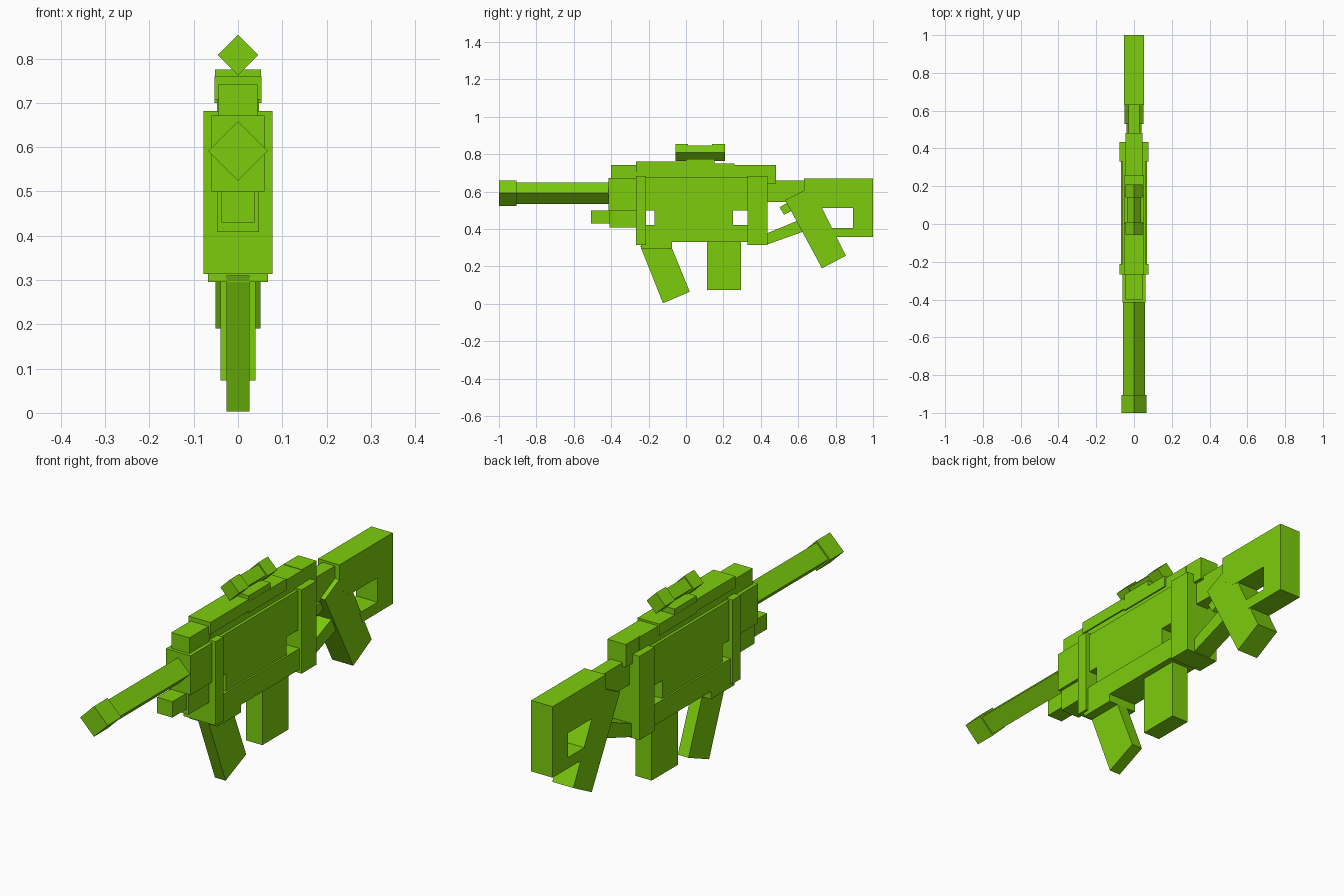
import bpy, bmesh

if "Cube" in bpy.data.objects:
    bpy.data.objects.remove(bpy.data.objects["Cube"])

green = bpy.data.materials.new("lime_green")
green.diffuse_color = (0.202, 0.61, 0.004, 1)
green.use_nodes = True
green.node_tree.nodes["Principled BSDF"].inputs["Base Color"].default_value = green.diffuse_color


def extrude(name, pts, axis, a, b):
    """Prism: a (y, z) profile swept along x, or an (x, z) profile swept along y."""
    bm = bmesh.new()
    place = (lambda p, t: (t, p[0], p[1])) if axis == 'x' else (lambda p, t: (p[0], t, p[1]))
    lo = [bm.verts.new(place(p, a)) for p in pts]
    hi = [bm.verts.new(place(p, b)) for p in pts]
    bm.faces.new(lo)
    bm.faces.new(hi[::-1])
    n = len(pts)
    for i in range(n):
        j = (i + 1) % n
        bm.faces.new((lo[i], hi[i], hi[j], lo[j]))
    bmesh.ops.recalc_face_normals(bm, faces=bm.faces)
    me = bpy.data.meshes.new(name)
    bm.to_mesh(me)
    bm.free()
    me.materials.append(green)
    ob = bpy.data.objects.new(name, me)
    bpy.context.collection.objects.link(ob)
    return ob


def side(name, w, pts):
    """Side profile, symmetric about x = 0 with half width w."""
    return extrude(name, pts, 'x', -w, w)


def box(name, w, y0, y1, z0, z1):
    return side(name, w, [(y0, z0), (y1, z0), (y1, z1), (y0, z1)])


def diamond(name, r, y0, y1, z):
    """Square bar standing on its edge."""
    return extrude(name, [(-r, z), (0, z - r), (r, z), (0, z + r)], 'y', y0, y1)


# Barrel and muzzle
diamond("barrel", 0.058, -0.91, -0.40, 0.591)
diamond("muzzle", 0.067, -1.0, -0.905, 0.591)

# Front of the body
box("front_block", 0.06, -0.415, -0.25, 0.50, 0.672)
box("front_lower_block", 0.047, -0.41, -0.25, 0.408, 0.50)
box("under_barrel_stub", 0.037, -0.508, -0.40, 0.43, 0.50)
box("front_top_block", 0.044, -0.40, -0.25, 0.67, 0.741)

# Body with window gaps between the pillars
box("upper_body", 0.06, -0.22, 0.34, 0.50, 0.675)
box("centre_panel", 0.06, -0.168, 0.25, 0.41, 0.51)
box("lower_body", 0.068, -0.22, 0.34, 0.33, 0.422)
box("front_pillar", 0.078, -0.267, -0.213, 0.314, 0.682)
box("rear_pillar", 0.078, 0.33, 0.435, 0.314, 0.682)

# Top rail, sight mount and rear block
box("top_rail", 0.053, -0.267, 0.0, 0.708, 0.76)
box("top_rail_rear", 0.053, 0.0, 0.26, 0.70, 0.75)
box("rail_base", 0.047, -0.26, 0.39, 0.66, 0.741)
box("sight_mount", 0.052, 0.0, 0.153, 0.74, 0.775)
box("rear_block", 0.045, 0.38, 0.482, 0.643, 0.743)

# Sight tube with a collar at each end
diamond("sight_tube", 0.038, 0.0, 0.15, 0.808)
for name, y in (("sight_front_collar", -0.057), ("sight_rear_collar", 0.14)):
    diamond(name, 0.046, y, y + 0.068, 0.808)

# Foregrip and magazine
box("foregrip_base", 0.068, -0.24, -0.075, 0.296, 0.332)
side("foregrip", 0.026, [(-0.245, 0.31), (-0.08, 0.31), (0.02, 0.064), (-0.123, 0.003)])
box("magazine", 0.04, 0.112, 0.295, 0.073, 0.35)

# Stock, rear grip and their links to the body
box("stock_tube", 0.03, 0.42, 0.65, 0.545, 0.66)
side("lower_strut", 0.04, [(0.43, 0.316), (0.64, 0.39), (0.61, 0.45), (0.43, 0.375)])
side("trigger", 0.02, [(0.50, 0.515), (0.54, 0.54), (0.57, 0.50), (0.525, 0.476)])
side("stock", 0.052, [(0.63, 0.67), (1.0, 0.67), (1.0, 0.358), (0.79, 0.358), (0.77, 0.406),
                      (0.893, 0.406), (0.893, 0.513), (0.70, 0.513), (0.63, 0.56)])
side("rear_grip", 0.051, [(0.53, 0.555), (0.63, 0.605), (0.68, 0.605),
                          (0.855, 0.257), (0.727, 0.19)])
